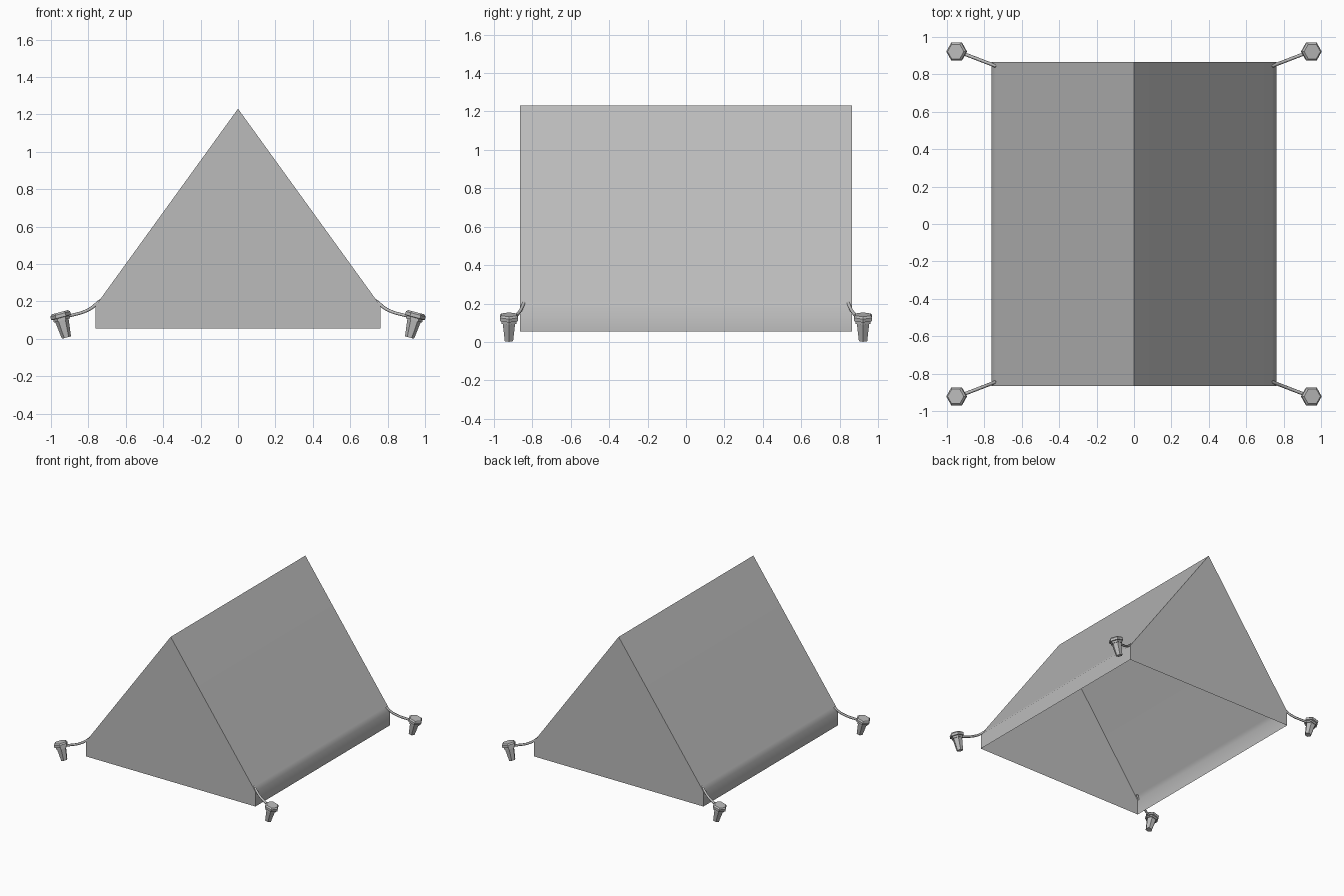
import bpy, bmesh, math
from mathutils import Matrix, Vector

cube = bpy.data.objects.get("Cube")
if cube:
    bpy.data.objects.remove(cube, do_unlink=True)

grey = bpy.data.materials.new("plain grey")
grey.use_nodes = True
colour = (0.5, 0.5, 0.5, 1)
grey.diffuse_color = colour
grey.node_tree.nodes["Principled BSDF"].inputs["Base Color"].default_value = colour


def finish(name, data, angle=None):
    """Link the data as a named object, optionally with smooth shading."""
    obj = bpy.data.objects.new(name, data)
    bpy.context.collection.objects.link(obj)
    data.materials.append(grey)
    if angle:
        bpy.ops.object.select_all(action='DESELECT')
        obj.select_set(True)
        bpy.context.view_layer.objects.active = obj
        bpy.ops.object.shade_smooth_by_angle(angle=math.radians(angle))
    return obj


def to_mesh(name, bm):
    mesh = bpy.data.meshes.new(name)
    bmesh.ops.recalc_face_normals(bm, faces=bm.faces)
    bm.to_mesh(mesh)
    bm.free()
    return mesh


# Tent shell: closed gable ends, sloping sides and short skirts, open underneath
half_length = 0.865
side = [(0.762, 0.055), (0.762, 0.175), (0.74, 0.207)]
outline = side + [(0, 1.23)] + [(-x, z) for x, z in reversed(side)]
bm = bmesh.new()
front = [bm.verts.new((x, -half_length, z)) for x, z in outline]
back = [bm.verts.new((x, half_length, z)) for x, z in outline]
bm.faces.new(front)
bm.faces.new(back[::-1])
for i in range(len(outline) - 1):
    bm.faces.new((front[i], back[i], back[i + 1], front[i + 1]))
finish("tent_shell", to_mesh("tent_shell", bm), 60)


def peg(name, sx, sy):
    """Six-sided tapered peg with a collar and a flat head, leaning outward."""
    bm = bmesh.new()
    profile = [(0.025, 0), (0.037, 0.095), (0.044, 0.095), (0.044, 0.11),
               (0.055, 0.112), (0.055, 0.13), (0.045, 0.14)]
    rings = []
    for r, z in profile:
        rings.append([bm.verts.new((r * math.cos(k * math.pi / 3),
                                    r * math.sin(k * math.pi / 3), z)) for k in range(6)])
    for a, b in zip(rings, rings[1:]):
        for k in range(6):
            n = (k + 1) % 6
            bm.faces.new((a[k], a[n], b[n], b[k]))
    bm.faces.new(rings[0][::-1])
    bm.faces.new(rings[-1])
    lean = Matrix.Rotation(math.radians(15) * sx, 4, 'Y')
    place = Matrix.Translation(Vector((0.917 * sx, 0.922 * sy, 0.007)))
    bmesh.ops.transform(bm, matrix=place @ lean, verts=bm.verts)
    finish(name, to_mesh(name, bm))


def rope(name, sx, sy):
    """Sagging guy rope from the tent corner to the peg."""
    curve = bpy.data.curves.new(name, 'CURVE')
    curve.dimensions = '3D'
    curve.bevel_depth = 0.009
    curve.bevel_resolution = 1
    curve.resolution_u = 5
    curve.use_fill_caps = True
    points = [(0.735, 0.843, 0.205), (0.80, 0.868, 0.155), (0.92, 0.914, 0.118)]
    spline = curve.splines.new('BEZIER')
    spline.bezier_points.add(len(points) - 1)
    for p, (x, y, z) in zip(spline.bezier_points, points):
        p.co = (x * sx, y * sy, z)
        p.handle_left_type = p.handle_right_type = 'AUTO'
    finish(name, curve)


# One peg and rope at each corner
for side_name, sx in (("left", 1), ("right", -1)):
    for end_name, sy in (("front", -1), ("back", 1)):
        peg(f"{end_name}_{side_name}_peg", sx, sy)
        rope(f"{end_name}_{side_name}_rope", sx, sy)
